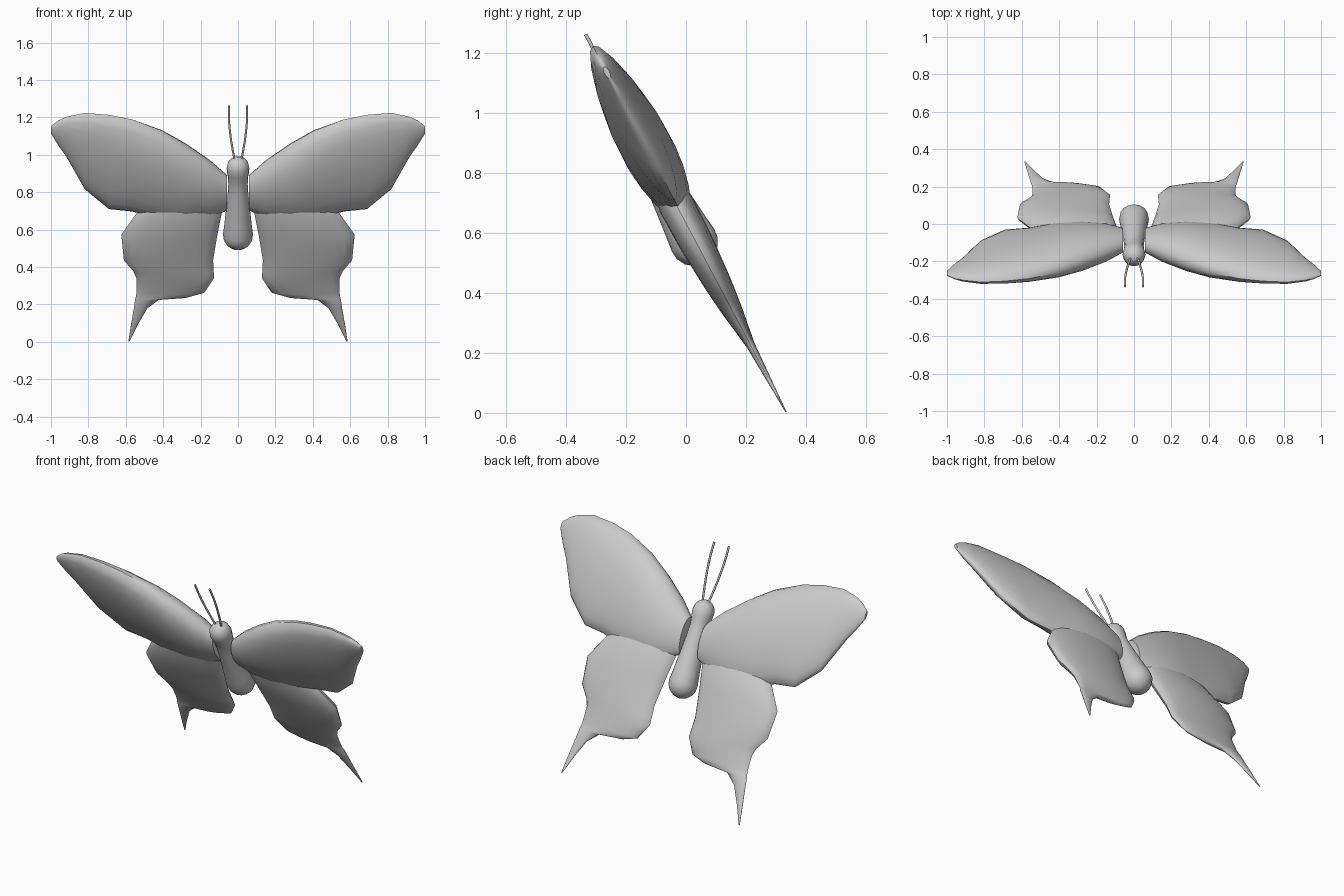
import bpy, bmesh
from math import sin, cos, pi, asin

if "Cube" in bpy.data.objects:
    bpy.data.objects.remove(bpy.data.objects["Cube"])

TILT = asin(0.468)          # whole insect leans back about x
MID = 0.62                  # height of the tilted plane at y = 0


def up(z):
    """Front-view height -> height in the tilted plane."""
    return (z - MID) / cos(TILT)


def finish(name, bm, mirror=False):
    bmesh.ops.recalc_face_normals(bm, faces=bm.faces)
    me = bpy.data.meshes.new(name)
    bm.to_mesh(me)
    bm.free()
    ob = bpy.data.objects.new(name, me)
    bpy.context.collection.objects.link(ob)
    place(ob)
    if mirror:
        ob.modifiers.new("mirror", 'MIRROR').use_mirror_merge = False
    bpy.ops.object.select_all(action='DESELECT')
    ob.select_set(True)
    bpy.context.view_layer.objects.active = ob
    bpy.ops.object.shade_smooth_by_angle(angle=0.8)
    return ob


def place(ob):
    ob.rotation_euler = (TILT, 0, 0)
    ob.location = (0, 0, MID)


def loft(rings):
    """Skin a list of equal-length closed rings and cap both ends."""
    bm = bmesh.new()
    rows = [[bm.verts.new(p) for p in r] for r in rings]
    n = len(rows[0])
    for a, b in zip(rows, rows[1:]):
        for i in range(n):
            j = (i + 1) % n
            bm.faces.new((a[i], a[j], b[j], b[i]))
    bm.faces.new(rows[0])
    bm.faces.new(rows[-1])
    return bm


def lens(n=20):
    """Unit circle that becomes a lens-shaped wing section."""
    return [(cos(2 * pi * i / n), sin(2 * pi * i / n)) for i in range(n)]


# Forewings: stations along the span (x, trailing z, leading z, half thickness)
FORE = [(.06, .70, .885, .055), (.15, .66, .963, .08), (.28, .64, 1.053, .095),
        (.405, .65, 1.125, .093), (.565, .693, 1.185, .08), (.69, .706, 1.21, .068),
        (.82, .813, 1.22, .052), (.917, .985, 1.20, .034), (.96, 1.045, 1.18, .024),
        (1.0, 1.11, 1.15, .009)]
rings = []
for x, lo, hi, t in FORE:
    c, h = (up(lo) + up(hi)) / 2, (up(hi) - up(lo)) / 2
    rings.append([(x, .008 + t * s * (.92 + .12 * k), c + h * k) for k, s in lens()])
finish("forewings", loft(rings), True)

# Hindwings: rows down the wing (z, inner x, outer x, half thickness)
HIND = [(.80, .10, .42, .03), (.695, .085, .535, .06), (.57, .11, .624, .057),
        (.433, .133, .61, .046), (.375, .13, .56, .039), (.337, .128, .543, .034),
        (.26, .18, .543, .021), (.235, .27, .547, .017), (.225, .42, .55, .015),
        (.176, .485, .557, .012), (.09, .535, .572, .007), (0, .58, .586, .002)]
rings = []
for z, a, b, t in HIND:
    c, h = (a + b) / 2, (b - a) / 2
    rings.append([(c + h * k, .006 + t * s, up(z)) for k, s in lens()])
finish("hindwings", loft(rings), True)

# Body: round abdomen, narrowing thorax and ball head in one turned profile
profile = [(-.137, .008), (-.128, .037), (-.108, .062), (-.08, .077), (-.05, .08),
           (0, .074), (.1, .064), (.2, .055), (.25, .052), (.29, .053),
           (.32, .058), (.35, .061), (.38, .054), (.402, .036), (.413, .006)]
finish("body", loft([[(r * k, r * s, v) for k, s in lens(16)] for v, r in profile]))

# Antennae: thin curved tubes rising from the head
cu = bpy.data.curves.new("antennae", 'CURVE')
cu.dimensions = '3D'
cu.bevel_depth = .006
cu.bevel_resolution = 1
cu.use_fill_caps = True
for side in (-1, 1):
    sp = cu.splines.new('POLY')
    path = [(.014, .95), (.026, 1.01), (.038, 1.08), (.046, 1.15), (.049, 1.2), (.048, 1.26)]
    sp.points.add(len(path) - 1)
    for p, (x, z) in zip(sp.points, path):
        p.co = (side * x, 0.005, up(z), 1)
antennae = bpy.data.objects.new("antennae", cu)
bpy.context.collection.objects.link(antennae)
place(antennae)
